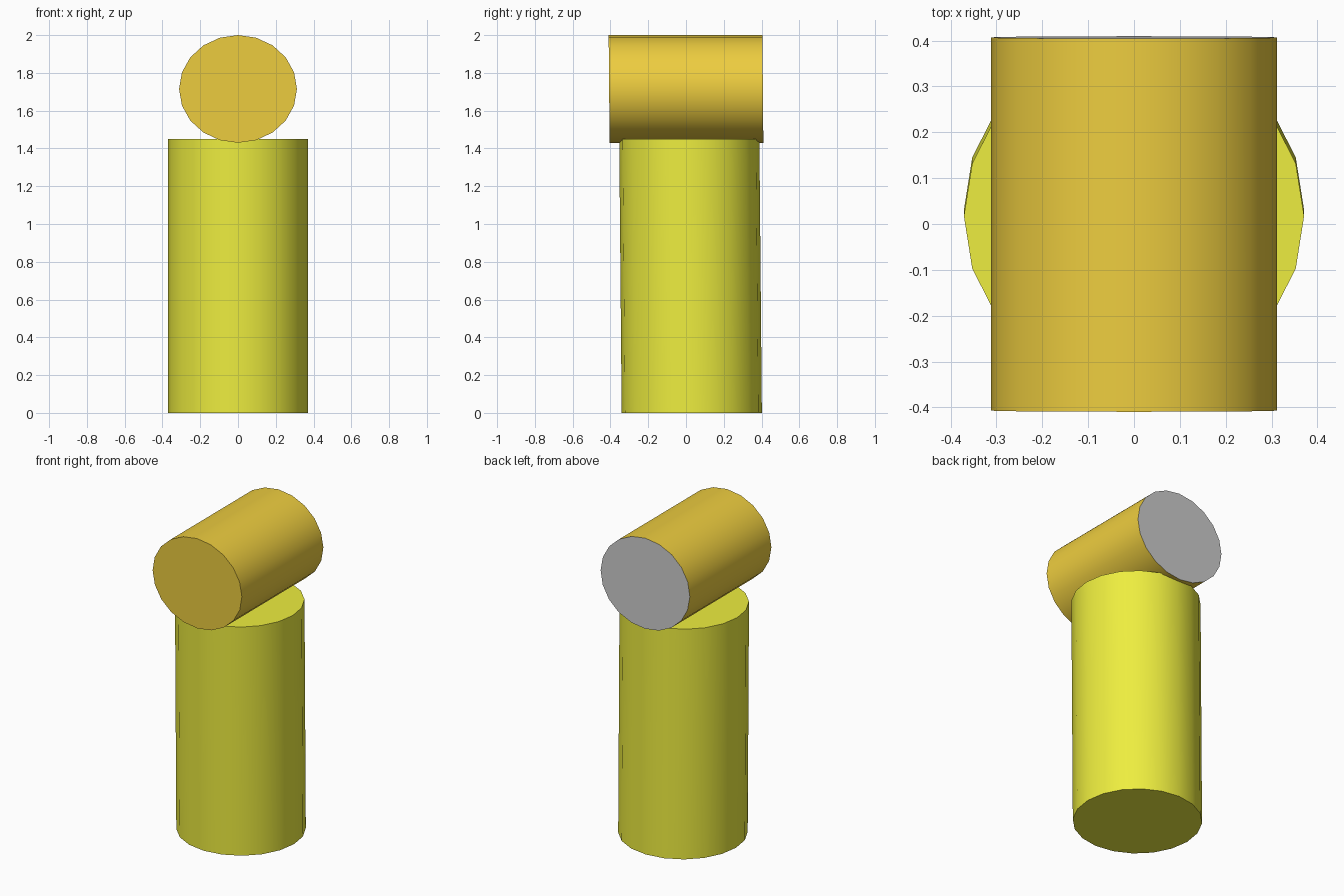
import bpy, bmesh, math
from mathutils import Matrix

if "Cube" in bpy.data.objects:
    bpy.data.objects.remove(bpy.data.objects["Cube"])


def material(name, color):
    m = bpy.data.materials.new(name)
    m.diffuse_color = (*color, 1)
    m.use_nodes = True
    m.node_tree.nodes["Principled BSDF"].inputs["Base Color"].default_value = m.diffuse_color
    return m


def cylinder(name, mats, matrix):
    """Unit 20-sided cylinder (radius 1, z -0.5 to 0.5) placed by a matrix."""
    bm = bmesh.new()
    bmesh.ops.create_cone(bm, cap_ends=True, segments=20,
                          radius1=1, radius2=1, depth=1)
    # put a corner exactly on the local x axis
    v = bm.verts[:][0].co
    turn = Matrix.Rotation(-math.atan2(v.y, v.x), 4, 'Z')
    bm.normal_update()
    for f in bm.faces:
        # the last material goes on the lower cap
        f.material_index = len(mats) - 1 if f.normal.z < -0.9 else 0
    bm.transform(matrix @ turn)
    me = bpy.data.meshes.new(name)
    bm.to_mesh(me)
    bm.free()
    for m in mats:
        me.materials.append(m)
    ob = bpy.data.objects.new(name, me)
    bpy.context.collection.objects.link(ob)
    bpy.context.view_layer.objects.active = ob
    ob.select_set(True)
    bpy.ops.object.shade_smooth_by_angle(angle=math.radians(30))
    ob.select_set(False)


yellow = material("yellow", (0.85, 0.85, 0.05))
orange = material("orange", (0.85, 0.61, 0.05))
grey = material("cap_grey", (0.63, 0.63, 0.63))

# Slight backward-to-forward lean shared by both parts
lean = Matrix.Identity(4)
lean[1][2] = -0.009

# Upright body
cylinder("body", [yellow],
         Matrix.Translation((0, 0.024, 0.725)) @ lean
         @ Matrix.Diagonal((0.371, 0.371, 1.45, 1)))

# Horizontal head: oval section along y, grey cap at the back
cylinder("head", [orange, grey],
         Matrix.Translation((0, 0, 1.715)) @ lean
         @ Matrix.Diagonal((0.312, 1, 0.285, 1))
         @ Matrix.Rotation(math.radians(90), 4, 'X')
         @ Matrix.Diagonal((1, 1, 0.814, 1)))
